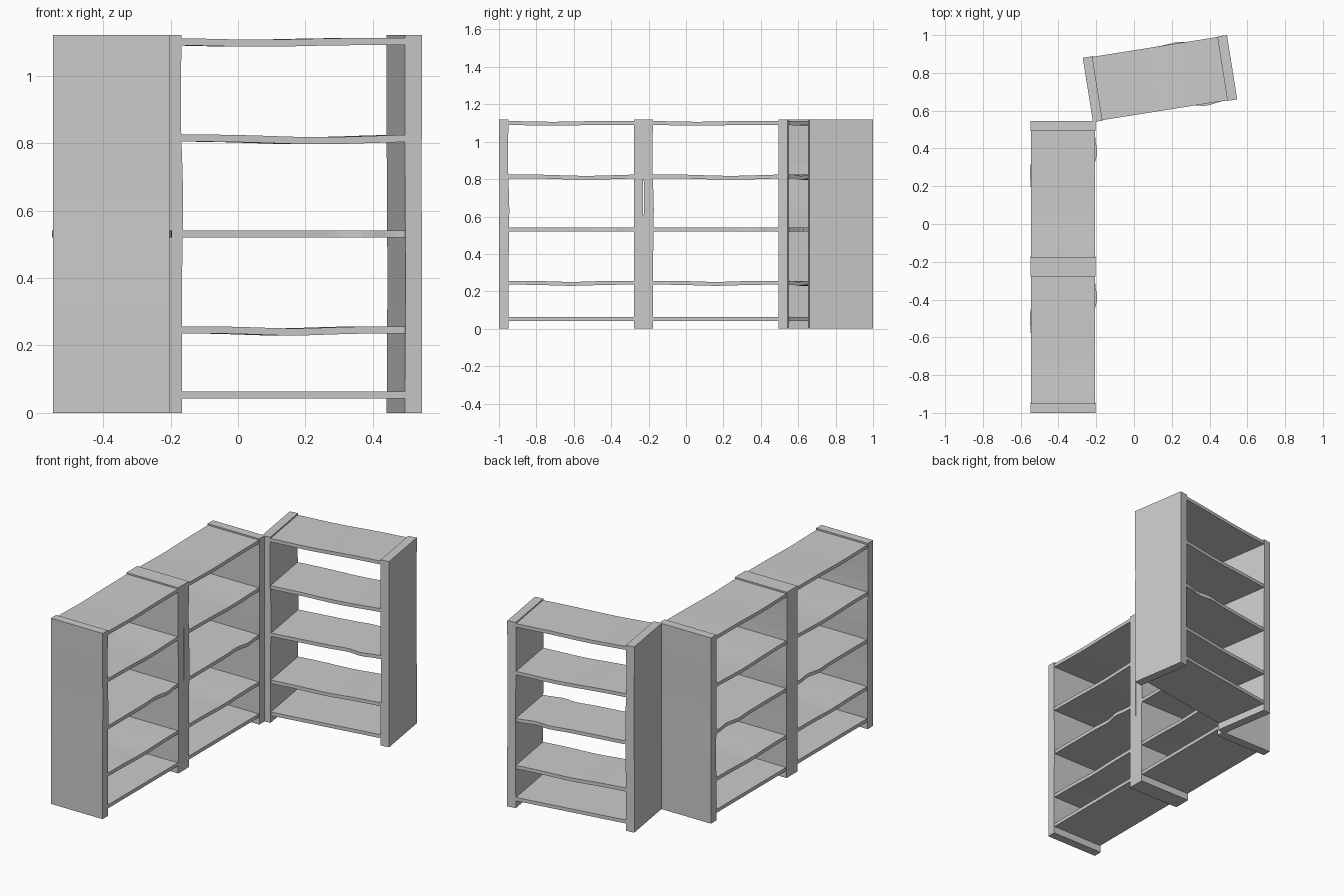
import bpy, bmesh
from math import exp, radians, cos, sin

if "Cube" in bpy.data.objects:
    bpy.data.objects.remove(bpy.data.objects["Cube"])

LENGTH, DEPTH, HEIGHT = 0.773, 0.345, 1.12
PANEL, SHELF = 0.052, 0.021


def bump(t, centre, width):
    return exp(-((t - centre) / width) ** 2)


def board_mesh(name, rings):
    """Loft a closed board through a list of four-point rings."""
    bm = bmesh.new()
    loops = [[bm.verts.new(p) for p in ring] for ring in rings]
    for a, b in zip(loops, loops[1:]):
        for i in range(4):
            j = (i + 1) % 4
            bm.faces.new((a[i], a[j], b[j], b[i]))
    bm.faces.new(loops[0][::-1])
    bm.faces.new(loops[-1])
    bmesh.ops.recalc_face_normals(bm, faces=bm.faces)
    mesh = bpy.data.meshes.new(name)
    bm.to_mesh(mesh)
    bm.free()
    return mesh


def shelf_mesh(name, z, lift, shift, segments):
    """Warped shelf: lift bends it in height, shift bends it in depth."""
    half, d = LENGTH / 2 - PANEL + 0.006, DEPTH / 2 - 0.003
    rings = []
    for i in range(segments + 1):
        x = -half + 2 * half * i / segments
        lo, hi, dy = z - SHELF / 2 + lift(x), z + SHELF / 2 + lift(x), shift(x)
        rings.append([(x, dy - d, lo), (x, dy + d, lo), (x, dy + d, hi), (x, dy - d, hi)])
    return board_mesh(name, rings)


def panel_mesh(name, side, inner_wave, outer_wave):
    """Upright end panel with slightly worn inner and outer faces."""
    d, rings = DEPTH / 2, []
    for i in range(15):
        z = HEIGHT * i / 14
        xo = side * (LENGTH / 2 - outer_wave(z))
        xi = side * (LENGTH / 2 - PANEL + inner_wave(z))
        rings.append([(xo, -d, z), (xi, -d, z), (xi, d, z), (xo, d, z)])
    return board_mesh(name, rings)


def flat(t):
    return 0.0


# Shared part meshes
parts = {
    "bottom_shelf": shelf_mesh("bottom_shelf", 0.053, flat, flat, 1),
    "lower_shelf": shelf_mesh("lower_shelf", 0.244, lambda x: 0.002 - 0.006 * bump(x, 0.0, 0.14), flat, 14),
    "middle_shelf": shelf_mesh("middle_shelf", 0.53, flat,
                               lambda x: 0.007 * bump(x, 0.12, 0.06) - 0.012 * bump(x, 0.22, 0.05), 20),
    "upper_shelf": shelf_mesh("upper_shelf", 0.815, lambda x: -0.008 * bump(x, 0.08, 0.2), flat, 14),
    "top_shelf": shelf_mesh("top_shelf", 1.101, lambda x: -0.005 * bump(x, -0.1, 0.18), flat, 14),
    "left_panel": panel_mesh("left_panel", -1, lambda z: 0.004 * bump(z, 0.9, 0.2) - 0.004 * bump(z, 0.65, 0.15),
                             lambda z: 0.002 * bump(z, 0.7, 0.2)),
    "right_panel": panel_mesh("right_panel", 1, lambda z: 0.002 * bump(z, 0.4, 0.2),
                              lambda z: 0.002 * bump(z, 0.7, 0.2)),
}

# Three identical bookcases: two in a row, one turned at the end
bookcases = [
    ("near_bookcase", (-0.376, -0.6135, 0), 90),
    ("centre_bookcase", (-0.376, 0.159, 0), 90),
    ("angled_bookcase", (0.1375, 0.77, 0), 9),
]
for case, location, angle in bookcases:
    for part, mesh in parts.items():
        obj = bpy.data.objects.new(f"{case}_{part}", mesh)
        obj.location = location
        obj.rotation_euler.z = radians(angle)
        bpy.context.collection.objects.link(obj)
